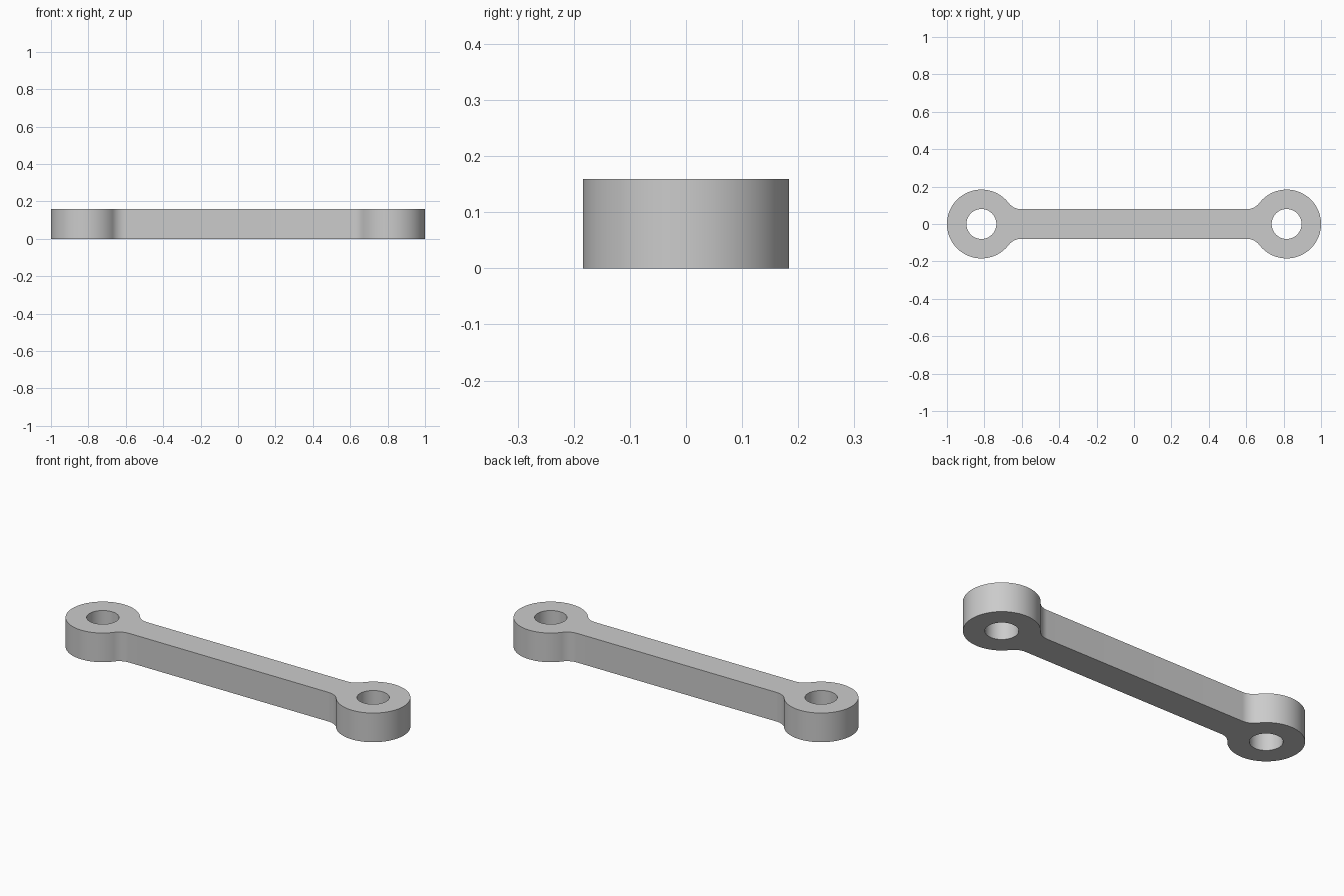
import bpy, bmesh
from math import sin, cos, pi, sqrt, atan2, radians

cube = bpy.data.objects.get("Cube")
if cube:
    bpy.data.objects.remove(cube, do_unlink=True)

HEIGHT = 0.159
EYE_R = 0.184          # outer radius of each end
EYE_X = 1 - EYE_R      # centre of each end
HOLE_R = 0.08
HALF_BAR = 0.079       # half width of the bar
FILLET = 0.085

# Material
grey = bpy.data.materials.new("plain grey")
grey.use_nodes = True
colour = (0.6, 0.6, 0.6, 1)
grey.diffuse_color = colour
grey.node_tree.nodes["Principled BSDF"].inputs["Base Color"].default_value = colour


def arc(cx, cy, r, a0, a1, steps):
    return [(cx + r * cos(a0 + (a1 - a0) * i / steps),
             cy + r * sin(a0 + (a1 - a0) * i / steps)) for i in range(steps + 1)]


# Quarter outline: fillet off the bar, then round to the tip of the eye
fillet_y = HALF_BAR + FILLET
fillet_dx = sqrt((EYE_R + FILLET) ** 2 - fillet_y ** 2)
join = atan2(fillet_y, -fillet_dx)
quarter = arc(EYE_X - fillet_dx, fillet_y, FILLET, -pi / 2, join - pi, 12)
quarter += arc(EYE_X, 0, EYE_R, join, 0, 40)[1:]

# Mirror the quarter into the full outline
right = quarter + [(x, -y) for x, y in quarter[-2::-1]]
outline = right + [(-x, -y) for x, y in right]
holes = [arc(side * EYE_X, 0, HOLE_R, 0, 2 * pi, 64)[:-1] for side in (1, -1)]

# Fill the outline around the holes and extrude it
bm = bmesh.new()
edges = []
for loop in [outline] + holes:
    verts = [bm.verts.new((x, y, 0)) for x, y in loop]
    edges += [bm.edges.new((v, verts[i - 1])) for i, v in enumerate(verts)]
bmesh.ops.triangle_fill(bm, edges=edges, use_beauty=True, normal=(0, 0, 1))
top = bmesh.ops.extrude_face_region(bm, geom=bm.faces[:], use_keep_orig=True)
bmesh.ops.translate(bm, vec=(0, 0, HEIGHT),
                    verts=[g for g in top["geom"] if isinstance(g, bmesh.types.BMVert)])
bmesh.ops.recalc_face_normals(bm, faces=bm.faces[:])

mesh = bpy.data.meshes.new("connecting_link")
bm.to_mesh(mesh)
bm.free()
mesh.materials.append(grey)
link = bpy.data.objects.new("connecting_link", mesh)
bpy.context.collection.objects.link(link)

# Smooth the curved walls, keep the rims sharp
bpy.ops.object.select_all(action='DESELECT')
link.select_set(True)
bpy.context.view_layer.objects.active = link
bpy.ops.object.shade_smooth_by_angle(angle=radians(30))
